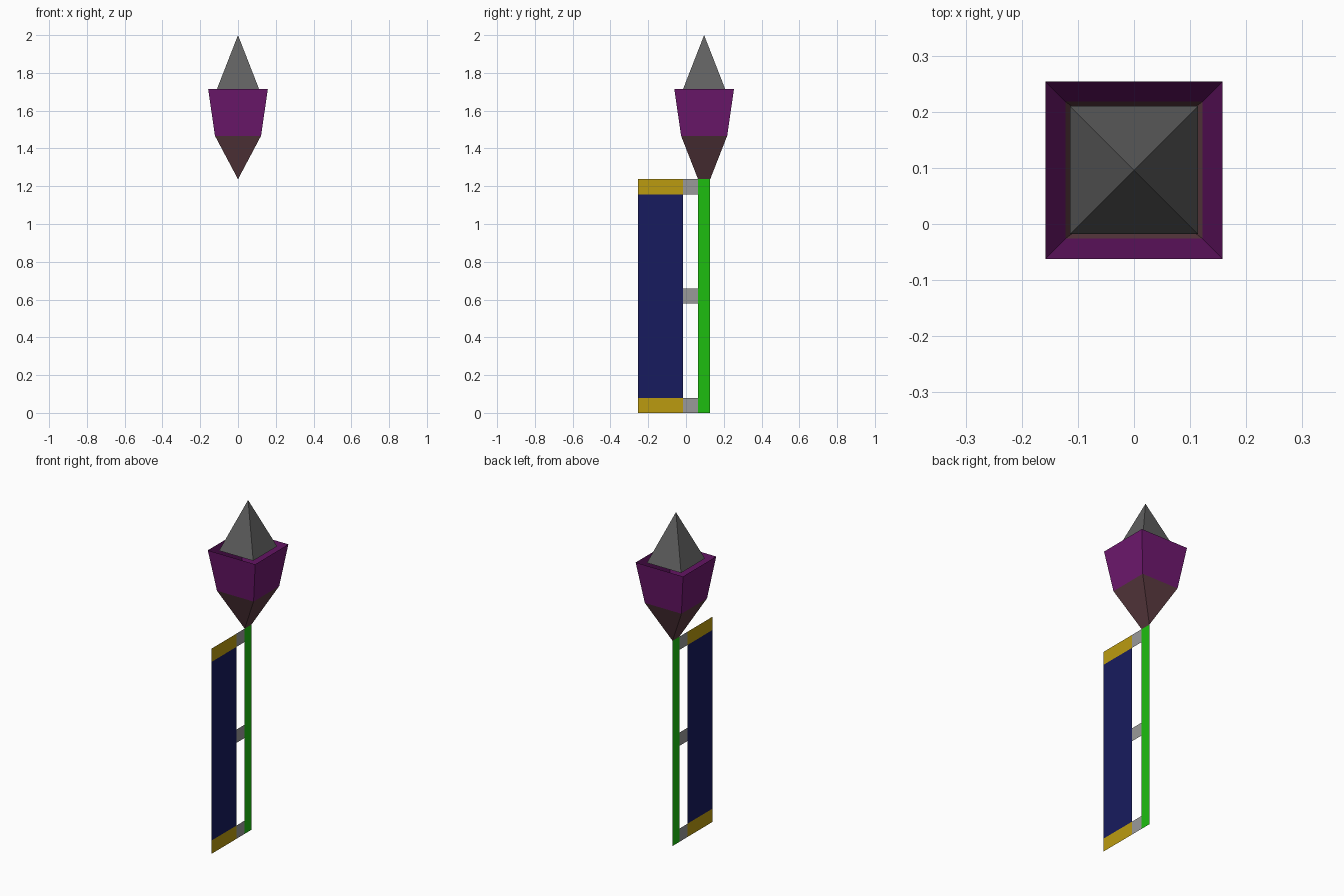
import bpy
import bmesh

if "Cube" in bpy.data.objects:
    bpy.data.objects.remove(bpy.data.objects["Cube"])

CY = 0.096   # depth of the pole axis
TOP = 1.237  # top of the pole
BAND = 0.08  # height of trims and ties


def material(name, rgb):
    m = bpy.data.materials.new(name)
    m.diffuse_color = (*rgb, 1)
    m.use_nodes = True
    m.node_tree.nodes["Principled BSDF"].inputs["Base Color"].default_value = m.diffuse_color
    return m


def mesh_object(name, verts, faces, mat):
    me = bpy.data.meshes.new(name)
    me.from_pydata(verts, [], faces)
    me.materials.append(mat)
    ob = bpy.data.objects.new(name, me)
    bpy.context.collection.objects.link(ob)
    return ob


def panel(name, y0, y1, z0, z1, mat):
    """Flat sheet standing in the x = 0 plane."""
    return mesh_object(name, [(0, y0, z0), (0, y1, z0), (0, y1, z1), (0, y0, z1)],
                       [(0, 1, 2, 3)], mat)


def ring(hx, hy, z):
    return [(-hx, CY - hy, z), (hx, CY - hy, z), (hx, CY + hy, z), (-hx, CY + hy, z)]


def four_walls(name, low, high, mat):
    """Open four-sided shell between two rectangles (half x, half y, z)."""
    ob = mesh_object(name, ring(*low) + ring(*high),
                     [(i, (i + 1) % 4, (i + 1) % 4 + 4, i + 4) for i in range(4)], mat)
    # Merge corners where a rectangle narrows to an edge or a point
    bm = bmesh.new()
    bm.from_mesh(ob.data)
    bmesh.ops.remove_doubles(bm, verts=bm.verts, dist=1e-5)
    bm.to_mesh(ob.data)
    bm.free()
    return ob


green = material("green", (0.0125, 0.515, 0.005))
navy = material("navy", (0.0086, 0.011, 0.113))
gold = material("gold", (0.50, 0.33, 0.005))
light_grey = material("light_grey", (0.32, 0.32, 0.32))
dark_grey = material("dark_grey", (0.118, 0.118, 0.118))
purple = material("purple", (0.158, 0.009, 0.158))
brown = material("brown", (0.11, 0.045, 0.055))

# Pole
panel("pole", 0.064, 0.1275, 0, TOP, green)

# Banner cloth with trim along top and bottom
panel("banner_cloth", -0.254, -0.0155, BAND, TOP - BAND, navy)
for name, z in (("bottom", 0), ("top", TOP - BAND)):
    panel(name + "_trim", -0.254, -0.0155, z, z + BAND, gold)

# Ties between banner and pole
for name, z in (("bottom", 0), ("middle", (TOP - BAND) / 2), ("top", TOP - BAND)):
    panel(name + "_tie", -0.0155, 0.064, z, z + BAND, light_grey)

# Head: tapered base, open flared cup, pointed tip
four_walls("head_base", (0, 0.032, TOP), (0.122, 0.122, 1.467), brown)
four_walls("head_cup", (0.122, 0.122, 1.467), (0.158, 0.158, 1.715), purple)
four_walls("spear_tip", (0.114, 0.114, 1.708), (0, 0, 2.0), dark_grey)
